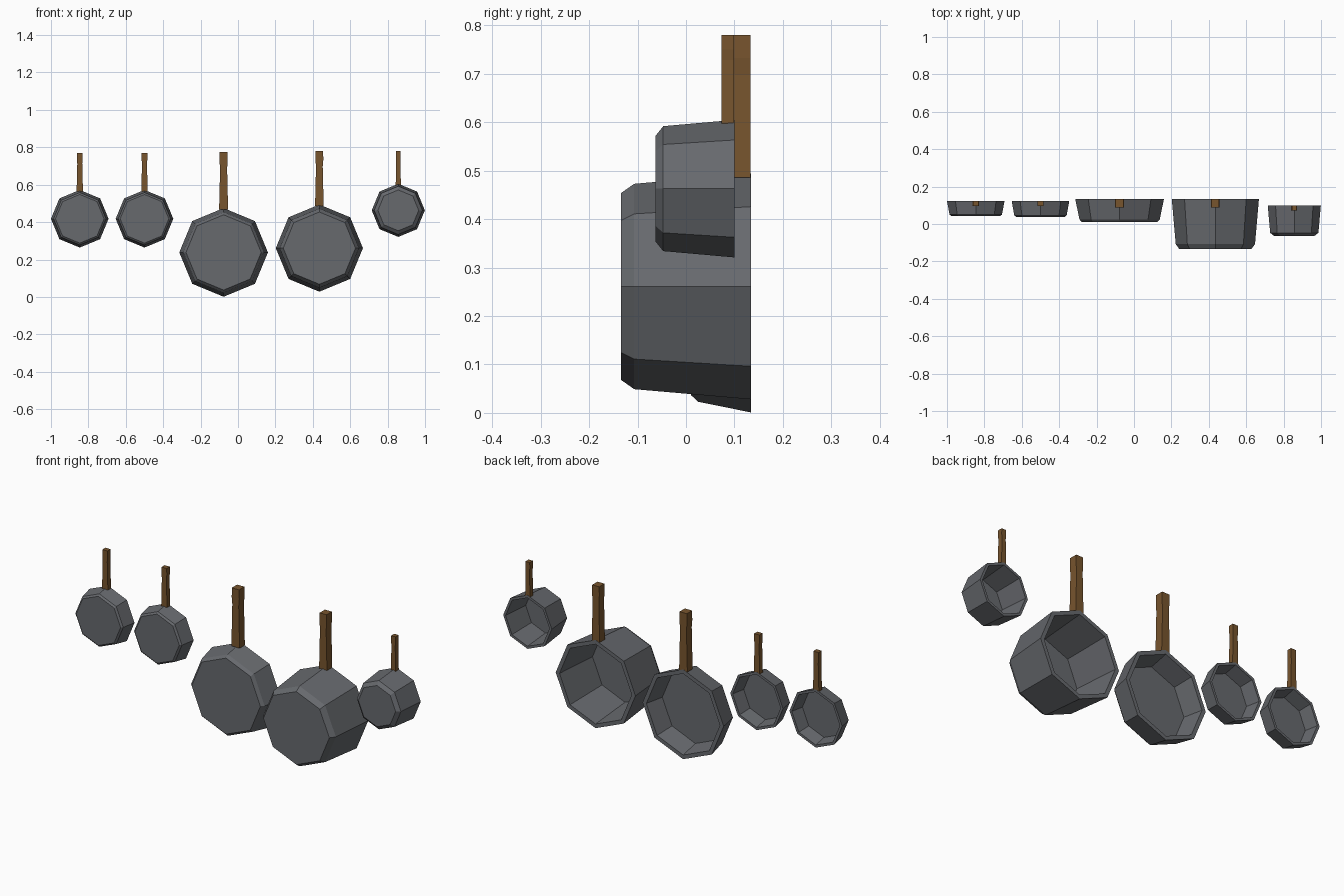
import bpy, bmesh, math

if "Cube" in bpy.data.objects:
    bpy.data.objects.remove(bpy.data.objects["Cube"])


def material(name, rgb):
    m = bpy.data.materials.new(name)
    m.diffuse_color = (*rgb, 1)
    m.use_nodes = True
    m.node_tree.nodes["Principled BSDF"].inputs["Base Color"].default_value = m.diffuse_color
    return m


IRON = material("cast iron grey", (0.135, 0.142, 0.155))
WOOD = material("brown wood", (0.185, 0.090, 0.027))


def loft(name, rings, mat):
    """Skin a list of equally sized rings and cap both ends."""
    bm = bmesh.new()
    loops = [[bm.verts.new(p) for p in r] for r in rings]
    n = len(loops[0])
    for a, b in zip(loops, loops[1:]):
        for i in range(n):
            j = (i + 1) % n
            bm.faces.new((a[i], a[j], b[j], b[i]))
    bm.faces.new(loops[0])
    bm.faces.new(loops[-1])
    bmesh.ops.recalc_face_normals(bm, faces=bm.faces)
    me = bpy.data.meshes.new(name)
    bm.to_mesh(me)
    bm.free()
    me.materials.append(mat)
    ob = bpy.data.objects.new(name, me)
    bpy.context.collection.objects.link(ob)


def octagon(x, z, r, y):
    return [(x + r * math.cos(k * math.pi / 4), y, z + r * math.sin(k * math.pi / 4))
            for k in range(8)]


def bar(x, w, y0, y1, z):
    return [(x - w / 2, y0, z), (x + w / 2, y0, z), (x + w / 2, y1, z), (x - w / 2, y1, z)]


def pan(name, x, z, radii, y_rim, y_edge, y_base, wall, handle_w, handle_d, top):
    rim, edge, base = radii
    # hollow octagonal bowl: outer floor, chamfer, rim, inner wall, inner floor
    profile = [(base, y_base), (edge, y_edge), (rim, y_rim),
               (rim - wall, y_rim), (edge - wall, y_base + wall)]
    loft(name + "_bowl", [octagon(x, z, r, y) for r, y in profile], IRON)
    # wooden handle, pinched below its tip
    z0 = z + rim - 0.008
    steps = [(0, 1.0), (0.72, 0.78), (0.84, 0.92), (1, 0.88)]
    loft(name + "_handle", [bar(x, handle_w * s, y_rim - handle_d, y_rim - 0.001, z0 + (top - z0) * t)
                            for t, s in steps], WOOD)


pan("small_skillet", -0.846, 0.418, (0.154, 0.140, 0.130), 0.124, 0.050, 0.042, 0.014, 0.034, 0.027, 0.77)
pan("medium_skillet", -0.500, 0.418, (0.154, 0.140, 0.130), 0.124, 0.046, 0.038, 0.014, 0.034, 0.027, 0.77)
pan("large_frying_pan", -0.077, 0.238, (0.237, 0.215, 0.201), 0.134, 0.025, 0.010, 0.022, 0.048, 0.045, 0.775)
pan("deep_pot", 0.435, 0.261, (0.233, 0.212, 0.193), 0.134, -0.107, -0.134, 0.022, 0.046, 0.045, 0.78)
pan("small_saucepan", 0.857, 0.463, (0.142, 0.129, 0.109), 0.100, -0.047, -0.063, 0.014, 0.028, 0.027, 0.78)
